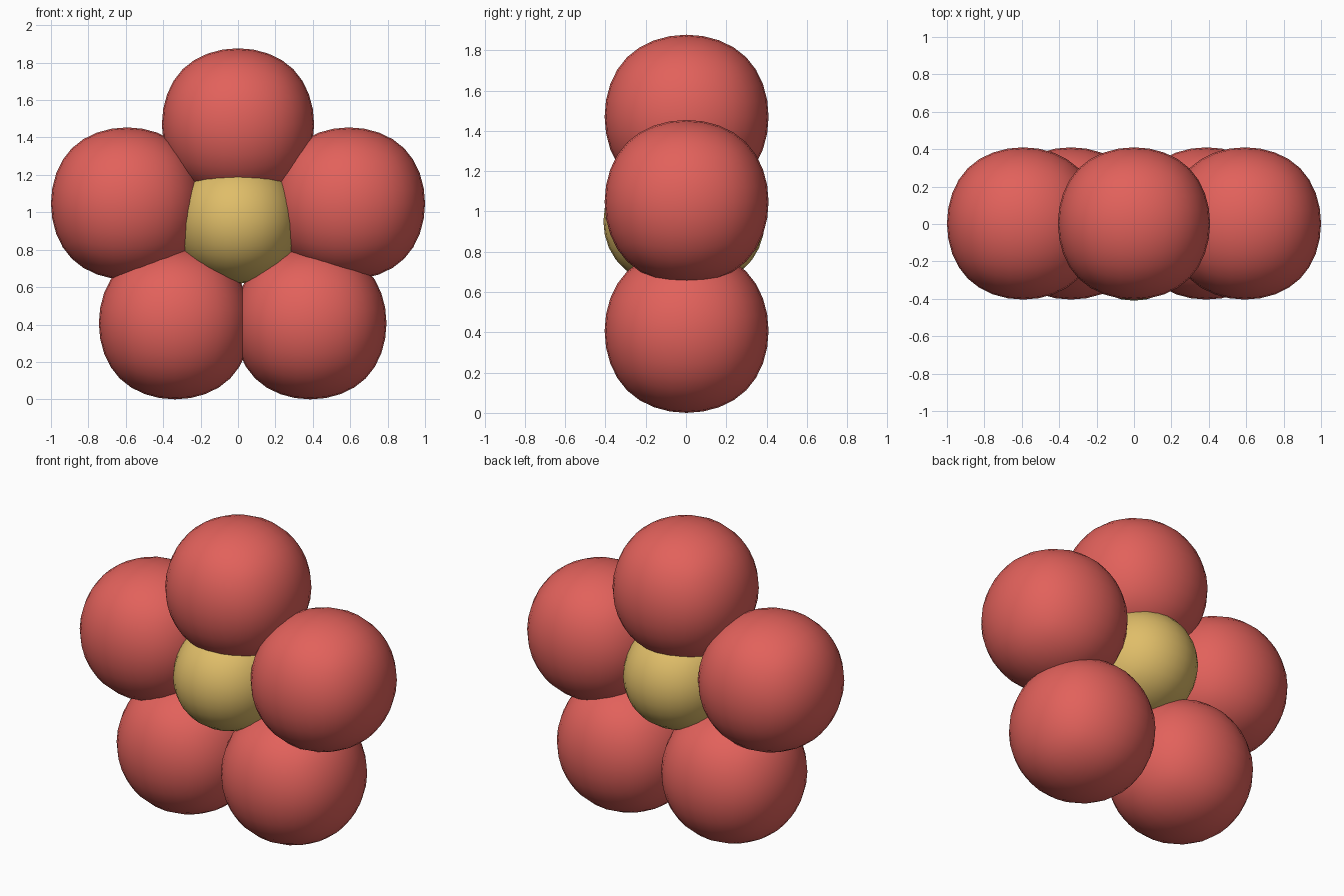
import bpy

if "Cube" in bpy.data.objects:
    bpy.data.objects.remove(bpy.data.objects["Cube"])


def material(name, rgb):
    m = bpy.data.materials.new(name)
    m.diffuse_color = (*rgb, 1)
    m.use_nodes = True
    m.node_tree.nodes["Principled BSDF"].inputs["Base Color"].default_value = m.diffuse_color
    return m


RED = material("petal red", (0.76, 0.12, 0.105))
YELLOW = material("centre yellow", (0.74, 0.51, 0.14))

# A subdivided cube reaches this share of its half width along each axis
LIMIT = 0.8395


def ball(name, centre, radii, mat):
    """Rounded ball: a cube smoothed by subdivision, sized by its axis radii."""
    bpy.ops.mesh.primitive_cube_add(size=2, location=centre)
    ob = bpy.context.object
    ob.name = name
    ob.scale = [r / LIMIT for r in radii]
    sub = ob.modifiers.new("round", 'SUBSURF')
    sub.levels = sub.render_levels = 3
    bpy.ops.object.shade_smooth()
    ob.data.materials.append(mat)
    return ob


# Five petals in a ring
R = 0.407
petals = {
    "top_petal": (0, 1.47),
    "right_petal": (0.593, 1.047),
    "left_petal": (-0.593, 1.047),
    "lower_right_petal": (0.387, R),
    "lower_left_petal": (-0.337, R),
}
for name, (x, z) in petals.items():
    ball(name, (x, 0.003, z), (R, R, R), RED)

# Flower centre, deeper than it is wide
ball("flower_centre", (0, -0.01, 0.95), (0.331, 0.40, 0.331), YELLOW)
